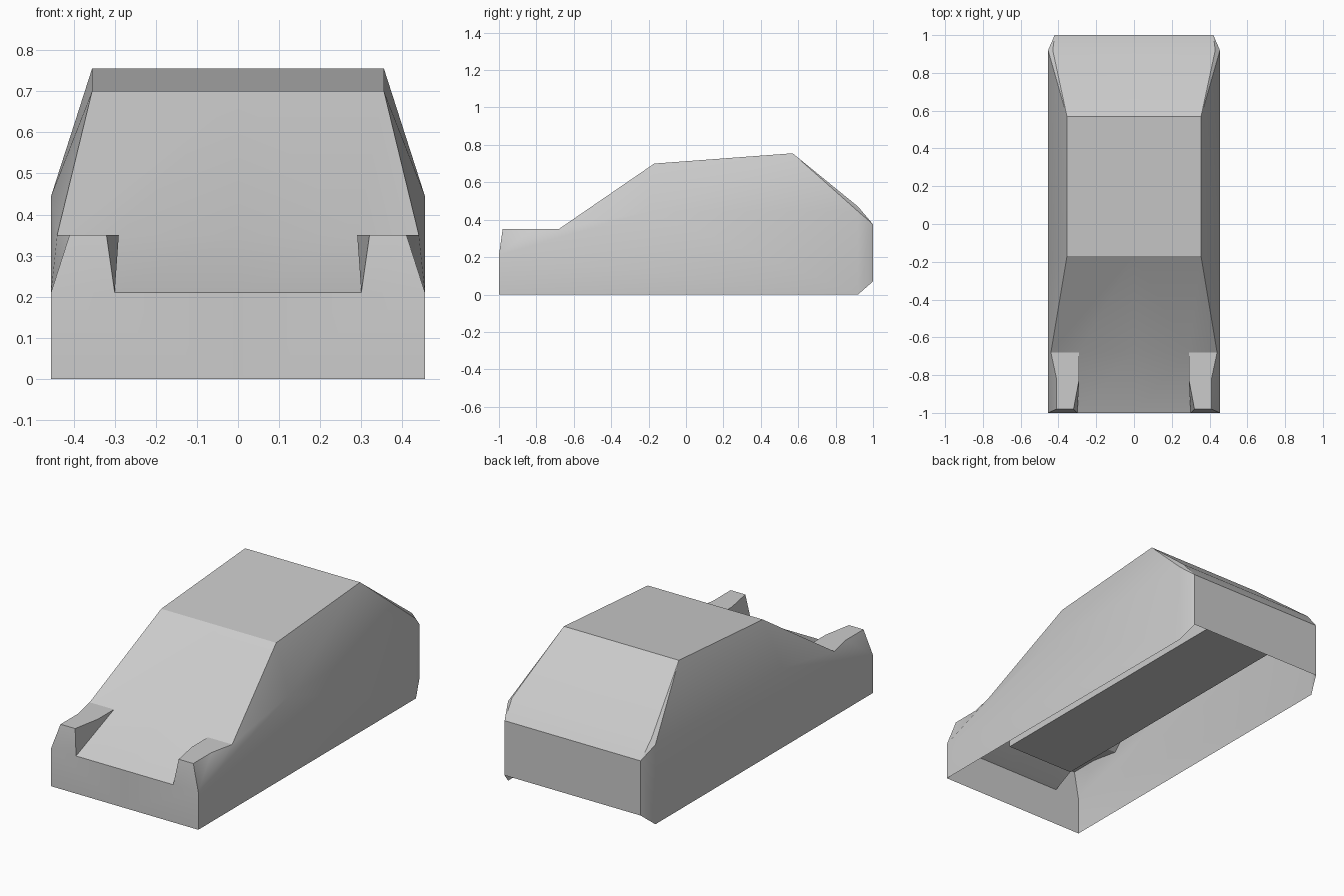
import bpy, bmesh, math

cube = bpy.data.objects.get("Cube")
if cube:
    bpy.data.objects.remove(cube, do_unlink=True)

grey = bpy.data.materials.new("plain_grey")
grey.use_nodes = True
grey.diffuse_color = (0.6, 0.6, 0.6, 1)
grey.node_tree.nodes["Principled BSDF"].inputs["Base Color"].default_value = (0.6, 0.6, 0.6, 1)


def finish(bm, name, smooth_angle=28):
    bmesh.ops.recalc_face_normals(bm, faces=bm.faces)
    mesh = bpy.data.meshes.new(name)
    bm.to_mesh(mesh)
    bm.free()
    mesh.materials.append(grey)
    obj = bpy.data.objects.new(name, mesh)
    bpy.context.collection.objects.link(obj)
    bpy.ops.object.select_all(action='DESELECT')
    obj.select_set(True)
    bpy.context.view_layer.objects.active = obj
    bpy.ops.object.shade_smooth_by_angle(angle=math.radians(smooth_angle))
    return obj


# Corner points of the left half of the body
points = {
    # nose and sill
    "nose_low": (0.455, -1, 0), "nose_top": (0.455, -1, 0.21),
    "notch": (0.30, -1, 0.21), "sill_rear": (0.455, 0.92, 0),
    # fender ridge
    "ridge_out": (0.41, -0.98, 0.35), "ridge_in": (0.32, -0.98, 0.35),
    "ridge_mid_out": (0.41, -0.82, 0.35), "ridge_mid_in": (0.29, -0.82, 0.35),
    "hood_rear": (0.29, -0.68, 0.35),
    # cabin
    "screen_low": (0.44, -0.68, 0.35), "screen_top": (0.355, -0.17, 0.70),
    "roof_rear": (0.355, 0.57, 0.755),
    "waist_front": (0.455, -0.2, 0.444), "waist_rear": (0.455, 0.92, 0.444),
    # tail
    "tail_bend": (0.43, 0.92, 0.47), "tail_top": (0.42, 1, 0.375),
    "tail_low": (0.42, 1, 0.07),
}

# Panels by corner name; a leading underscore puts the corner on the centre line
panels = [
    "_nose_low nose_low nose_top notch _nose_top",              # nose
    "notch nose_top ridge_out ridge_in",                        # fender front
    "ridge_in ridge_out ridge_mid_out screen_low hood_rear ridge_mid_in",
    "notch ridge_in ridge_mid_in hood_rear",                    # fender inside
    "nose_top ridge_mid_out ridge_out",                         # fender outside
    "nose_top screen_low ridge_mid_out",
    "nose_top waist_front screen_low",
    "_nose_top notch hood_rear _hood_rear",                     # sunken hood
    "_hood_rear hood_rear screen_low screen_top _screen_top",   # windscreen
    "_screen_top screen_top roof_rear _roof_rear",              # roof
    "screen_low waist_front screen_top",                        # upper side
    "waist_front waist_rear roof_rear screen_top",
    "nose_low sill_rear waist_rear waist_front nose_top",       # lower side
    "sill_rear tail_low tail_top waist_rear",                   # rear corner
    "roof_rear tail_bend _tail_bend _roof_rear",                # rear slope
    "roof_rear waist_rear tail_bend",
    "waist_rear tail_top tail_bend",
    "tail_bend tail_top _tail_top _tail_bend",
    "tail_low _tail_low _tail_top tail_top",                    # tail
]

# Body shell, open underneath
bm = bmesh.new()
verts = {}


def corner(name, side):
    x, y, z = points[name.lstrip("_")]
    co = (0 if name[0] == "_" else side * x, y, z)
    if co not in verts:
        verts[co] = bm.verts.new(co)
    return verts[co]


for side in (1, -1):
    for panel in panels:
        bm.faces.new([corner(n, side) for n in panel.split()])
# merge the two halves of flat centre panels
seam = [e for e in bm.edges if all(abs(v.co.x) < 1e-6 for v in e.verts) and len(e.link_faces) == 2]
bmesh.ops.dissolve_edges(bm, edges=seam, use_verts=False)
finish(bm, "body_shell")

# Underbody block inside the shell
bm = bmesh.new()
bmesh.ops.create_cube(bm, size=1)
for v in bm.verts:
    v.co = (v.co.x * 0.42, 0.05 + v.co.y * 1.65, 0.24 + v.co.z * 0.11)
finish(bm, "underbody")
